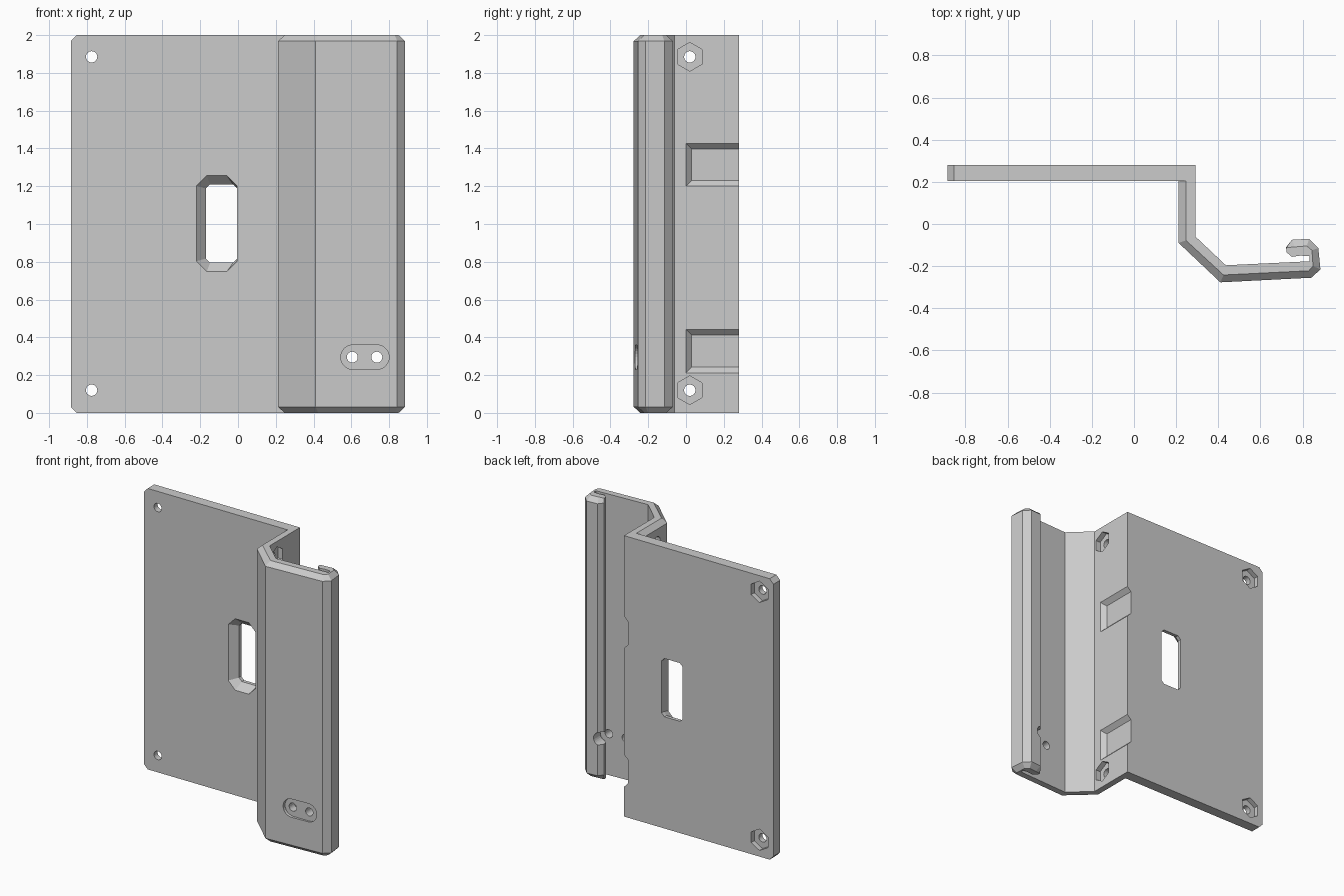
import bpy, bmesh
from math import cos, sin, pi

if "Cube" in bpy.data.objects:
    bpy.data.objects.remove(bpy.data.objects["Cube"], do_unlink=True)

grey = bpy.data.materials.new("light grey plastic")
grey.use_nodes = True
colour = (0.6, 0.6, 0.6, 1)
grey.diffuse_color = colour
grey.node_tree.nodes["Principled BSDF"].inputs["Base Color"].default_value = colour


def loft(name, rings):
    """Closed solid through matching rings of 3D points."""
    bm = bmesh.new()
    loops = [[bm.verts.new(p) for p in ring] for ring in rings]
    n = len(loops[0])
    for low, high in zip(loops, loops[1:]):
        for i in range(n):
            j = (i + 1) % n
            if low[i] is not low[j]:
                bm.faces.new((low[i], low[j], high[j], high[i]))
    bm.faces.new(loops[0])
    bm.faces.new(loops[-1])
    bmesh.ops.recalc_face_normals(bm, faces=bm.faces)
    mesh = bpy.data.meshes.new(name)
    bm.to_mesh(mesh)
    bm.free()
    mesh.materials.append(grey)
    obj = bpy.data.objects.new(name, mesh)
    bpy.context.collection.objects.link(obj)
    return obj


# Bracket: each profile point with its end-chamfered position
profile = [
    ((-0.885, 0.28), (-0.855, 0.28)), ((-0.885, 0.205), (-0.855, 0.205)),
    ((0.212, 0.205), (0.247, 0.205)), ((0.212, -0.09), (0.247, -0.078)),
    ((0.41, -0.277), (0.425, -0.242)), ((0.843, -0.255), (0.83, -0.222)),
    ((0.885, -0.215), (0.85, -0.2)), ((0.875, -0.115), (0.845, -0.125)),
    ((0.832, -0.07), (0.82, -0.104)), ((0.75, -0.075), (0.763, -0.109)),
    ((0.722, -0.11), (0.724, -0.112)), ((0.725, -0.135), (0.725, -0.135)),
    ((0.75, -0.156), (0.75, -0.156)), ((0.79, -0.15), (0.79, -0.15)),
    ((0.834, -0.153), (0.834, -0.153)), ((0.834, -0.177), (0.834, -0.177)),
    ((0.436, -0.196), (0.436, -0.196)), ((0.292, -0.06), (0.292, -0.06)),
    ((0.292, 0.28), (0.292, 0.28)),
]
bracket = loft("bracket", [[(*p[k], z) for p in profile]
                           for k, z in ((1, 0), (0, 0.032), (0, 1.968), (1, 2))])


def cut(cutter):
    mod = bracket.modifiers.new("cut", "BOOLEAN")
    mod.operation = "DIFFERENCE"
    mod.solver = "EXACT"
    mod.object = cutter
    bpy.context.view_layer.objects.active = bracket
    bpy.ops.object.modifier_apply(modifier=mod.name)
    bpy.data.objects.remove(cutter, do_unlink=True)


def along(axis, flat, depth):
    """Place a flat outline (u, z) at a depth along x or y."""
    return [(depth, u, z) if axis == "x" else (u, depth, z) for u, z in flat]


def prism(axis, flat, start, end):
    cut(loft("cutter", [along(axis, flat, start), along(axis, flat, end)]))


def disc(u, z, radius, sides=24):
    return [(u + radius * sin(2 * pi * i / sides), z + radius * cos(2 * pi * i / sides))
            for i in range(sides)]


def octagon(u0, u1, z0, z1, c):
    return [(u0, z0 + c), (u0 + c, z0), (u1 - c, z0), (u1, z0 + c),
            (u1, z1 - c), (u1 - c, z1), (u0 + c, z1), (u0, z1 - c)]


# Screw holes with hexagonal nut pockets in the plate and the web
for z in (0.12, 1.885):
    prism("y", disc(-0.775, z, 0.03), 0.15, 0.35)
    prism("y", disc(-0.775, z, 0.076, 6), 0.245, 0.35)
    prism("x", disc(0.02, z, 0.03), 0.15, 0.35)
    prism("x", disc(0.02, z, 0.076, 6), 0.255, 0.35)

# Plate window, tapered on three sides
wide = octagon(-0.22, -0.004, 0.748, 1.257, 0.055)
narrow = octagon(-0.17, -0.004, 0.795, 1.21, 0.022)
cut(loft("cutter", [along("y", wide, 0.15), along("y", wide, 0.205),
                    along("y", narrow, 0.255), along("y", narrow, 0.35)]))

# Sloped strap recesses in the web, open at the back
for z0, z1 in ((0.212, 0.442), (1.2, 1.427)):
    def recess(d):
        return [(d, z0 + d), (0.35, z0 + d), (0.35, z1 - d), (d, z1 - d)]
    cut(loft("cutter", [along("x", recess(0.03), 0.262), along("x", recess(0), 0.292),
                        along("x", recess(0), 0.35)]))

# Rounded slot recess on the front flange with two holes
slot = [(u + 0.065 * cos(a0 + pi * i / 12), 0.295 + 0.065 * sin(a0 + pi * i / 12))
        for u, a0 in ((0.735, -pi / 2), (0.609, pi / 2)) for i in range(13)]
prism("y", slot, -0.35, -0.248)
for x in (0.605, 0.735):
    prism("y", disc(x, 0.295, 0.029), -0.35, -0.165)

# Access notch in the hook lip
prism("y", disc(0.735, 0.295, 0.045), -0.165, 0.0)
